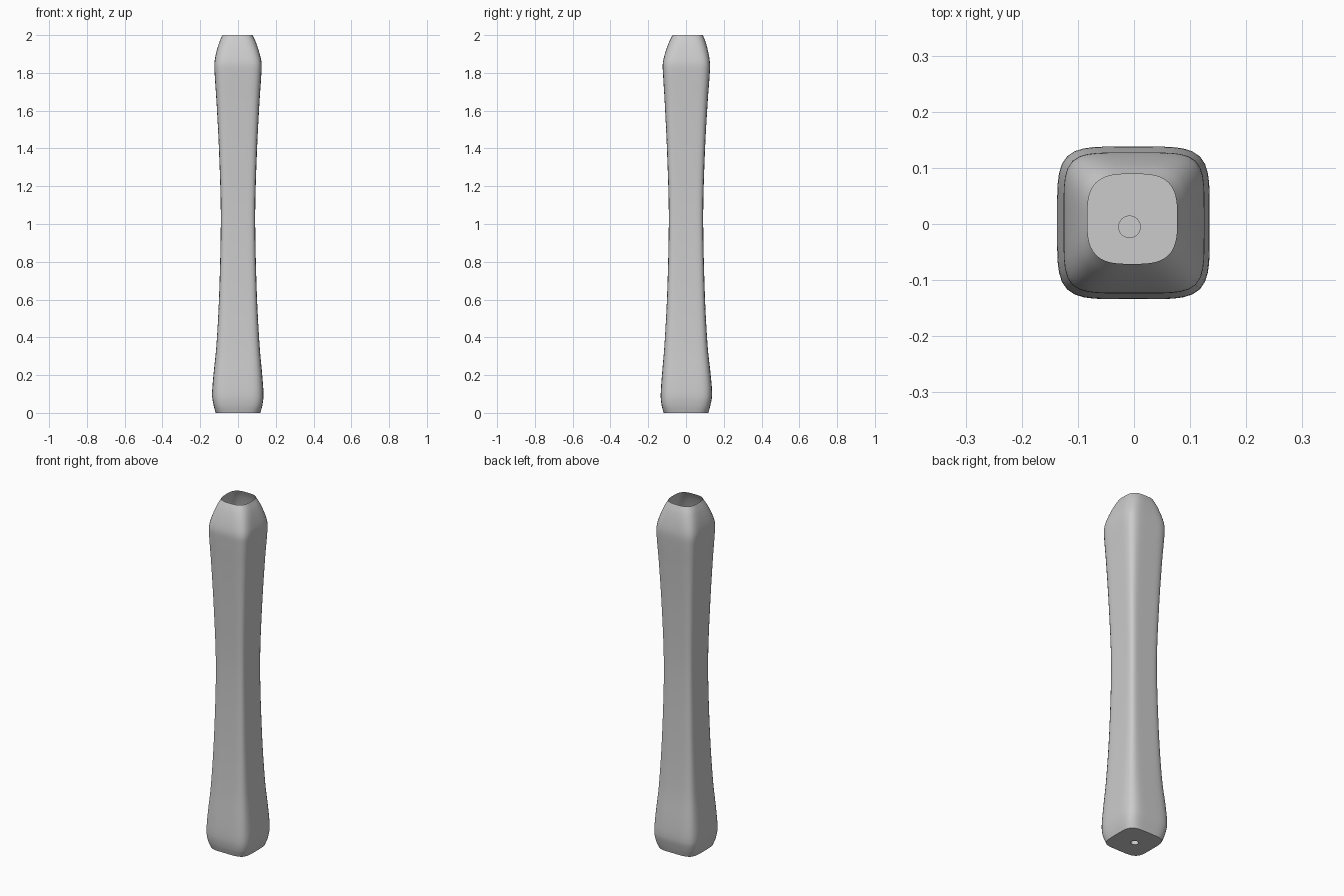
import bpy, bmesh, math

if "Cube" in bpy.data.objects:
    bpy.data.objects.remove(bpy.data.objects["Cube"])

SIDES = 64
# height, half width, squareness, x offset, y offset
PROFILE = [
    (0.00, 0.118, 4.5, 0.0, 0.0),
    (0.04, 0.129, 5.0, 0.0, 0.0),
    (0.09, 0.136, 5.0, -0.001, 0.002),
    (0.18, 0.131, 5.2, -0.001, 0.002),
    (0.36, 0.114, 6.0, 0.0, 0.0),
    (0.65, 0.099, 7.0, 0.0, 0.0),
    (1.05, 0.091, 7.5, 0.0, 0.0),
    (1.40, 0.101, 7.0, 0.0, 0.0),
    (1.65, 0.114, 6.0, 0.0, 0.001),
    (1.80, 0.124, 5.5, 0.0, 0.002),
    (1.85, 0.125, 5.2, 0.0, 0.002),
    (1.90, 0.116, 4.6, -0.001, 0.004),
    (1.96, 0.098, 3.7, -0.002, 0.007),
    (2.00, 0.080, 3.2, -0.003, 0.009),
]


def spline(points, steps):
    """Smooth the profile between its stations."""
    out = []
    for i in range(len(points) - 1):
        a, b = points[max(i - 1, 0)], points[i]
        c, d = points[i + 1], points[min(i + 2, len(points) - 1)]
        h = c[0] - b[0]
        for s in range(steps):
            t = s / steps
            row = [b[0] + h * t]
            for k in range(1, 5):
                m0 = (c[k] - a[k]) / (c[0] - a[0]) * h
                m1 = (d[k] - b[k]) / (d[0] - b[0]) * h
                row.append((2*t**3 - 3*t**2 + 1) * b[k] + (t**3 - 2*t**2 + t) * m0
                           + (3*t**2 - 2*t**3) * c[k] + (t**3 - t**2) * m1)
            out.append(row)
    return out + [list(points[-1])]


def ring(bm, z, half, n, ox, oy):
    """Rounded-square ring of vertices."""
    verts = []
    for i in range(SIDES):
        a = 2 * math.pi * i / SIDES
        c, s = math.cos(a), math.sin(a)
        r = half / (abs(c)**n + abs(s)**n) ** (1 / n)
        verts.append(bm.verts.new((ox + r * c, oy + r * s, z)))
    return verts


def bridge(bm, lo, hi):
    for i in range(SIDES):
        j = (i + 1) % SIDES
        bm.faces.new((lo[i], lo[j], hi[j], hi[i]))


bm = bmesh.new()

# Outer wall, open at the top
rings = [ring(bm, *row) for row in spline(PROFILE, 4)]
for lo, hi in zip(rings, rings[1:]):
    bridge(bm, lo, hi)

# Flat base with a small blind hole
hole = ring(bm, 0.0, 0.02, 2, -0.008, -0.005)
hole_top = ring(bm, 0.04, 0.02, 2, -0.008, -0.005)
bridge(bm, hole, rings[0])
bridge(bm, hole_top, hole)
bm.faces.new(list(reversed(hole_top)))

mesh = bpy.data.meshes.new("handle_shell")
bm.to_mesh(mesh)
bm.free()
handle = bpy.data.objects.new("handle_shell", mesh)
bpy.context.collection.objects.link(handle)

bpy.context.view_layer.objects.active = handle
handle.select_set(True)
bpy.ops.object.shade_smooth_by_angle(angle=math.radians(40))
